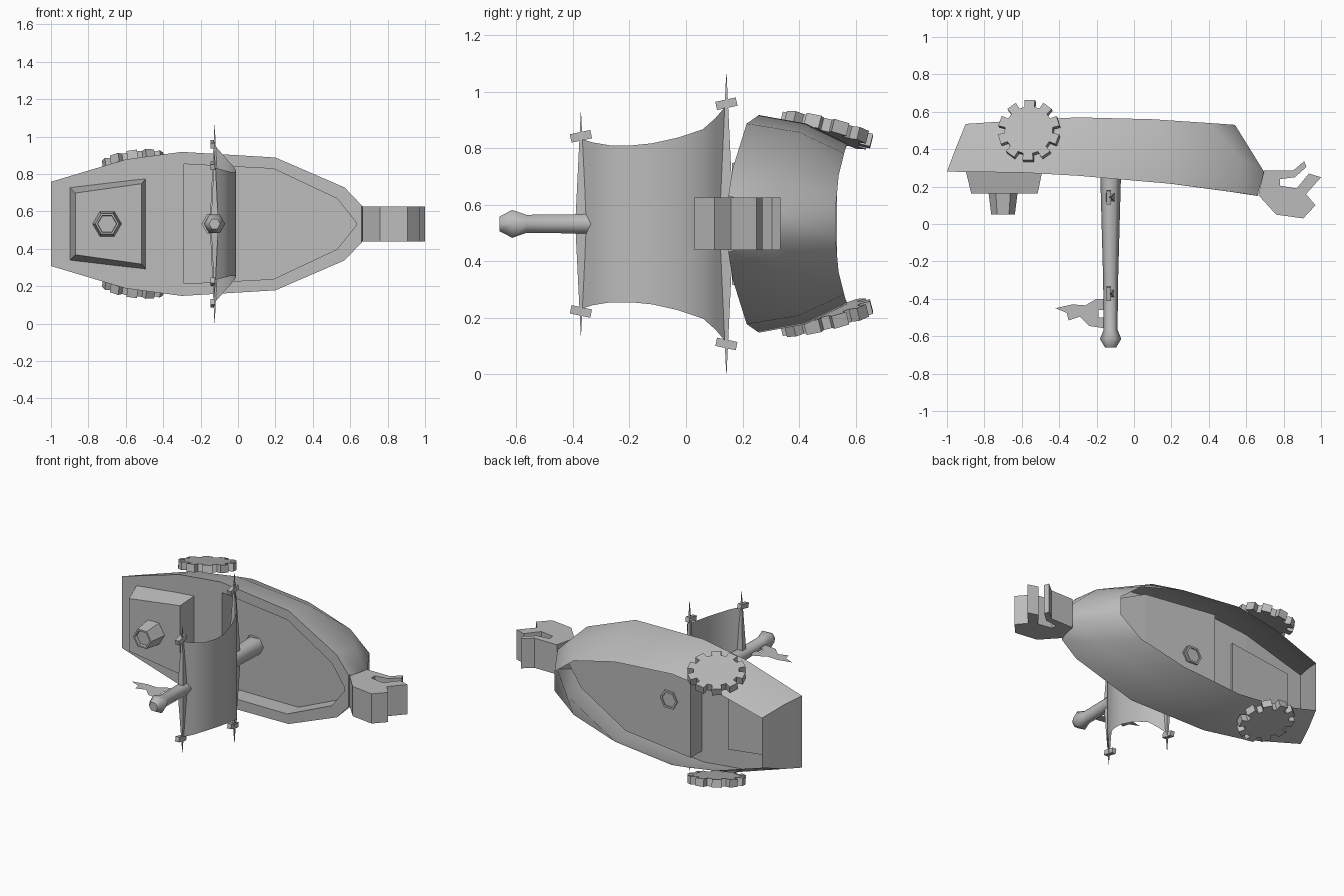
import bpy, bmesh
from math import sin, cos, pi, radians
from mathutils import Matrix, Vector, Euler

cube = bpy.data.objects.get("Cube")
if cube:
    bpy.data.objects.remove(cube, do_unlink=True)

grey = bpy.data.materials.new("plain_grey")
grey.use_nodes = True
grey.diffuse_color = (0.5, 0.5, 0.5, 1)
grey.node_tree.nodes["Principled BSDF"].inputs["Base Color"].default_value = (0.5, 0.5, 0.5, 1)

Z = 0.533  # height of the symmetry plane


def finish(name, bm, smooth=None):
    bmesh.ops.recalc_face_normals(bm, faces=bm.faces)
    mesh = bpy.data.meshes.new(name)
    bm.to_mesh(mesh)
    bm.free()
    mesh.materials.append(grey)
    obj = bpy.data.objects.new(name, mesh)
    bpy.context.collection.objects.link(obj)
    if smooth:
        bpy.ops.object.select_all(action='DESELECT')
        obj.select_set(True)
        bpy.context.view_layer.objects.active = obj
        bpy.ops.object.shade_smooth_by_angle(angle=radians(smooth))
    return obj


def loft(name, rings, caps=True, smooth=None):
    """Join closed rings of points into a skin."""
    bm = bmesh.new()
    loops = [[bm.verts.new(p) for p in ring] for ring in rings]
    for a, b in zip(loops, loops[1:]):
        for i in range(len(a)):
            j = (i + 1) % len(a)
            bm.faces.new((a[i], a[j], b[j], b[i]))
    if caps:
        bm.faces.new(loops[0])
        bm.faces.new(loops[-1])
    return finish(name, bm, smooth)


def ruled(name, stations, smooth=None):
    """Upright sheet through (x, y, half height) stations."""
    bm = bmesh.new()
    rows = [[bm.verts.new((x, y, Z + s * h)) for s in (1, -1)] for x, y, h in stations]
    for a, b in zip(rows, rows[1:]):
        bm.faces.new((a[0], a[1], b[1], b[0]))
    return finish(name, bm, smooth)


def ring_y(cx, y, r, n=6):
    return [(cx + r * cos(2 * pi * i / n), y, Z + r * sin(2 * pi * i / n)) for i in range(n)]


def mirrored(stations):
    """Closed loop from (x, y, half height) stations."""
    top = [(x, y, Z + h) for x, y, h in stations]
    return top + [(x, y, Z - h) for x, y, h in reversed(stations)]


# Hull shell, open at the back, with a sunken bay in its front
front = [(-1, .28, .225), (-.6, .275, .345), (-.3, .258, .385),
         (.2, .215, .355), (.57, .165, .195), (.66, .15, .1)]
middle = [(-.955, .4, .2), (-.6, .42, .31), (-.3, .425, .355),
          (.2, .4, .325), (.57, .35, .175), (.695, .28, .06)]
rim = [(-.9, .535, .155), (-.6, .555, .245), (-.3, .57, .285),
       (.1, .56, .25), (.4, .54, .17), (.54, .53, .06)]
loft("hull_shell", [mirrored(s) for s in (front, middle, rim)], caps=False, smooth=40)

bay = [(-.29, .258, .32), (.19, .216, .295), (.53, .17, .135), (.63, .155, .01)]
floor = [(x, y + .11, h) for x, y, h in bay]
loft("front_bay", [mirrored(s) for s in (front[2:], bay, floor)], caps=False)
ruled("front_panel", front[:3])
ruled("bay_floor", floor)


# Raised block and hexagonal nozzle
def block_ring(left, right, y, hl, hr):
    return [(left, y, Z + hl), (right, y, Z + hr), (right, y, Z - hr), (left, y, Z - hl)]


loft("front_block", [block_ring(-.9, -.49, .285, .195, .245),
                     block_ring(-.87, -.515, .163, .165, .215)])
loft("nozzle", [ring_y(-.7, y, r) for y, r in
                ((.17, .078), (.05, .063), (.05, .052), (.07, .05))])

# Long handle with a pommel, ending in a flat nut behind the bay floor
loft("handle", [ring_y(-.125, y, r) for y, r in
                ((-.66, .03), (-.615, .057), (-.565, .037), (-.3, .04), (.355, .058))],
     smooth=62)
loft("handle_nut", [ring_y(-.135, y, r) for y, r in
                    ((.34, .06), (.367, .06), (.367, .047), (.36, .047))])

# Thin bowed blade between the two spikes
ruled("blade", [(-.125, -.37, .3), (-.078, -.33, .288), (-.04, -.27, .278),
                (-.015, -.19, .278), (-.01, -.12, .285), (-.022, -.03, .305),
                (-.05, .06, .335), (-.085, .105, .375), (-.125, .143, .42)], smooth=60)

# Long tapering spikes at the blade ends, each with two lugs
for side, y, reach, lug_h, r in (("rear", .143, .53, .425, .026), ("front", -.372, .395, .31, .02)):
    loft(side + "_spike",
         [[(-.125 + r * k * a, y + r * k * b, Z + t * reach)
           for a, b in ((1, 1), (-1, 1), (-1, -1), (1, -1))]
          for t, k in ((-1, .03), (0, 1), (1, .03))])
    for label, s in (("upper", 1), ("lower", -1)):
        bm = bmesh.new()
        place = (Matrix.Translation((-.135, y, Z + s * lug_h))
                 @ Euler((s * radians(12), 0, 0)).to_matrix().to_4x4()
                 @ Matrix.Diagonal((.026, .074, .03, 1)))
        bmesh.ops.create_cube(bm, size=1, matrix=place)
        finish(side + "_" + label + "_lug", bm)

# Flat pennant beside the handle
bm = bmesh.new()
bm.faces.new([bm.verts.new((x, y, Z)) for x, y in (
    (-.14, -.4), (-.2, -.4), (-.26, -.435), (-.33, -.43), (-.42, -.45),
    (-.36, -.475), (-.35, -.515), (-.29, -.495), (-.24, -.545), (-.14, -.56),
    (-.14, -.5), (-.19, -.5), (-.19, -.46), (-.14, -.46))])
finish("pennant", bm)

# Claw at the narrow end
claw = [(.665, .155), (.695, .285), (.85, .285), (.91, .335), (.922, .305), (.86, .25),
        (.78, .24), (.78, .205), (.87, .19), (.935, .27), (1, .25), (.92, .16),
        (.97, .1), (.905, .03), (.76, .05)]
loft("claw", [[(x, y, Z + h) for x, y in claw] for h in (-.093, .093)])

# Toothed wheels on the upper and lower flanks
TEETH = 10
for label, s in (("upper", 1), ("lower", -1)):
    outline = []
    for i in range(TEETH):
        mid = pi / 2 + 2 * pi * i / TEETH
        for da, r in ((-.2, .13), (-.17, .167), (.17, .167), (.2, .13)):
            outline.append((r * cos(mid + da), r * sin(mid + da)))
    tilt = Euler((radians(-14 * s), radians(-8 * s), 0)).to_matrix()
    centre = Vector((-.56, .497, Z + s * .332))
    loft(label + "_wheel", [[centre + tilt @ Vector((x, y, h)) for x, y in outline]
                            for h in (-.023, .023)])
